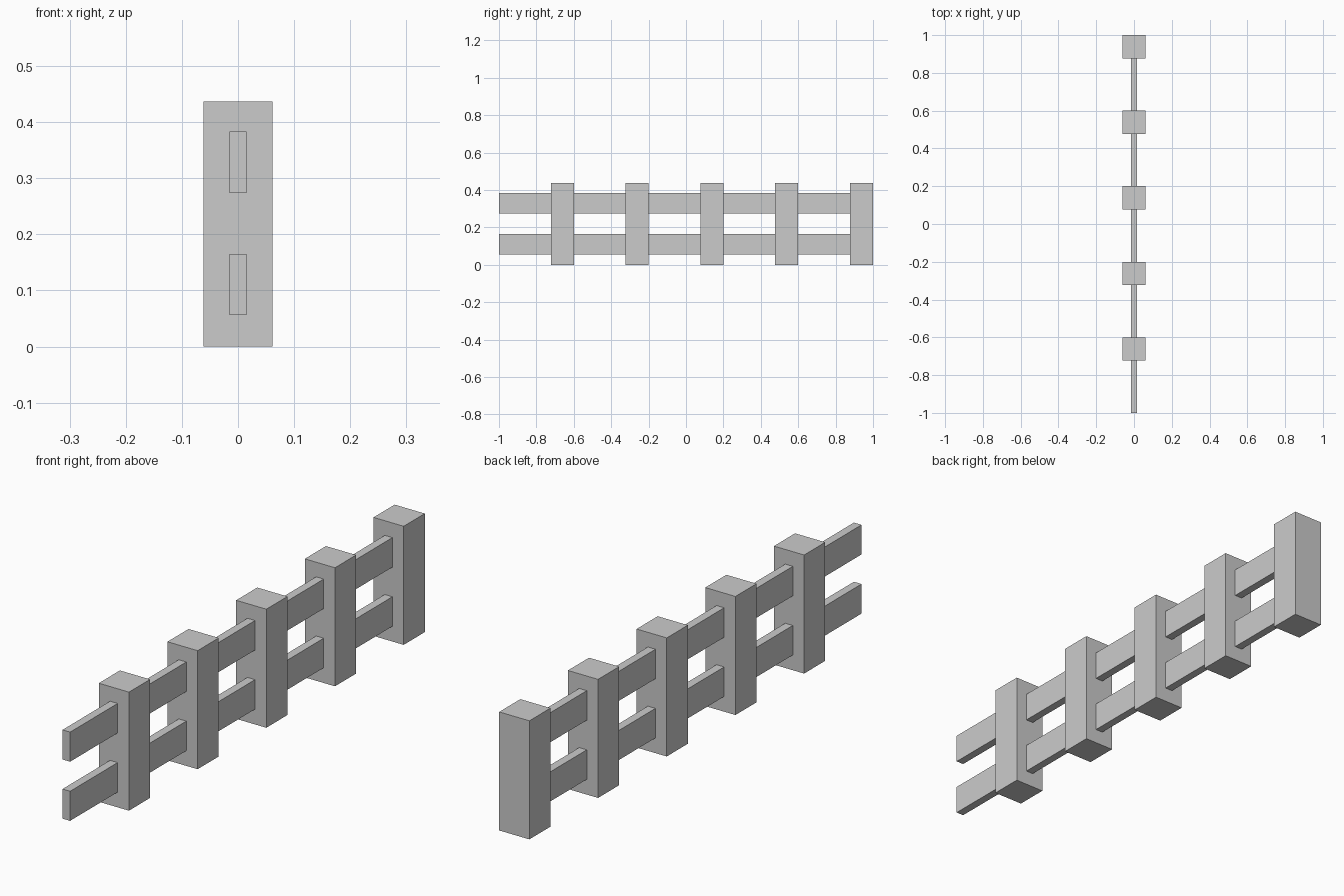
import bpy
import bmesh
from mathutils import Matrix, Vector

if "Cube" in bpy.data.objects:
    bpy.data.objects.remove(bpy.data.objects["Cube"])

PITCH = 0.4
BAYS = 5
POST = 0.123          # square post side
POST_H = 0.437
RAIL_T = 0.031        # rail thickness
RAIL_H = 0.109
RAIL_ZS = {"lower_rail": 0.056, "upper_rail": 0.274}


def box(name, lo, hi):
    lo, hi = Vector(lo), Vector(hi)
    size = hi - lo
    bm = bmesh.new()
    bmesh.ops.create_cube(bm, size=1, matrix=Matrix.Translation((lo + hi) / 2) @ Matrix.Diagonal((*size, 1)))
    mesh = bpy.data.meshes.new(name)
    bm.to_mesh(mesh)
    bm.free()
    obj = bpy.data.objects.new(name, mesh)
    bpy.context.collection.objects.link(obj)
    return obj


# Each bay: two rails running back into a post
for i in range(BAYS):
    start = -1 + i * PITCH
    end = start + PITCH
    face = end - POST
    box(f"post_{i + 1}", (-POST / 2, face, 0), (POST / 2, end, POST_H))
    for name, z in RAIL_ZS.items():
        box(f"{name}_{i + 1}", (-RAIL_T / 2, start, z), (RAIL_T / 2, face, z + RAIL_H))
